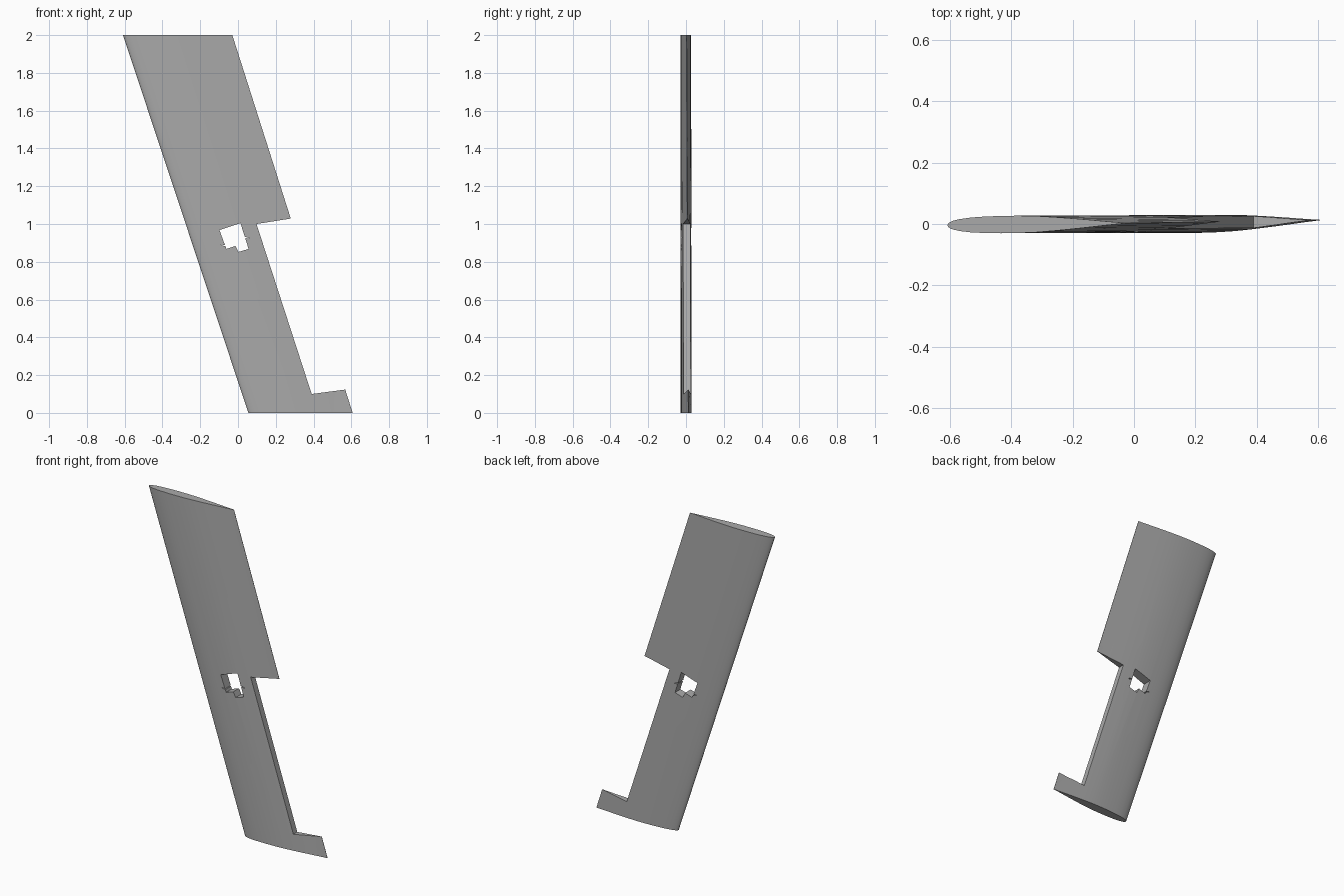
import bpy, bmesh, math

if "Cube" in bpy.data.objects:
    bpy.data.objects.remove(bpy.data.objects["Cube"], do_unlink=True)

grey = bpy.data.materials.new("light grey")
grey.use_nodes = True
COLOR = (0.4, 0.4, 0.4, 1)
grey.diffuse_color = COLOR
grey.node_tree.nodes["Principled BSDF"].inputs["Base Color"].default_value = COLOR

# Half thickness along the chord, from leading edge to trailing edge
PROFILE = [(0, 0), (.004, .005), (.012, .009), (.03, .014), (.07, .0195),
           (.13, .024), (.2, .0265), (.3, .0283), (.4, .0283), (.5, .0265),
           (.6, .0225), (.7, .0175), (.8, .012), (.9, .006), (1, .0008)]


def make_object(name, bm):
    bmesh.ops.recalc_face_normals(bm, faces=bm.faces)
    mesh = bpy.data.meshes.new(name)
    bm.to_mesh(mesh)
    bm.free()
    mesh.materials.append(grey)
    obj = bpy.data.objects.new(name, mesh)
    bpy.context.collection.objects.link(obj)
    return obj


def section(bm, z, lead, trail, lead_y, trail_y):
    """One closed aerofoil ring at height z."""
    upper = [(t, h) for t, h in PROFILE]
    lower = [(t, -h) for t, h in reversed(PROFILE[1:])]
    return [bm.verts.new((lead + t * (trail - lead),
                          lead_y + t * (trail_y - lead_y) + h, z))
            for t, h in upper + lower]


def cut(target, name, outline):
    """Cut a front-view outline straight through the target."""
    bm = bmesh.new()
    face = bm.faces.new([bm.verts.new((x, -.2, z)) for x, z in outline])
    out = bmesh.ops.extrude_face_region(bm, geom=[face])
    moved = [v for v in out["geom"] if isinstance(v, bmesh.types.BMVert)]
    bmesh.ops.translate(bm, vec=(0, .4, 0), verts=moved)
    cutter = make_object(name, bm)
    cutter.hide_render = True
    mod = target.modifiers.new(name, "BOOLEAN")
    mod.operation = "DIFFERENCE"
    mod.solver = "EXACT"
    mod.object = cutter
    bpy.context.view_layer.objects.active = target
    bpy.ops.object.modifier_apply(modifier=name)
    bpy.data.objects.remove(cutter, do_unlink=True)


# Swept, slightly twisted wing panel
bm = bmesh.new()
root = section(bm, 0, .055, .607, -.006, .013)
tip = section(bm, 2, -.609, -.03, -.004, .003)
for i in range(len(root)):
    j = (i + 1) % len(root)
    bm.faces.new((root[i], root[j], tip[j], tip[i]))
bm.faces.new(root)
bm.faces.new(tip)
wing = make_object("wing_panel", bm)

# Aileron bay in the trailing edge
cut(wing, "aileron_bay", [(.098, 1.0), (.39, .1), (.572, .124), (.9, .17), (.6, 1.08)])

# Servo opening with a cable notch and two thin screw slits
cut(wing, "servo_opening", [
    (-.098, .968), (.013, 1.005), (.036, .932), (.061, .926), (.060, .922),
    (.038, .926), (.056, .868), (.003, .852), (-.013, .884), (-.061, .868),
    (-.067, .883), (-.091, .888), (-.090, .892), (-.069, .888)])

bpy.ops.object.select_all(action="DESELECT")
wing.select_set(True)
bpy.context.view_layer.objects.active = wing
bpy.ops.object.shade_smooth_by_angle(angle=math.radians(30))
